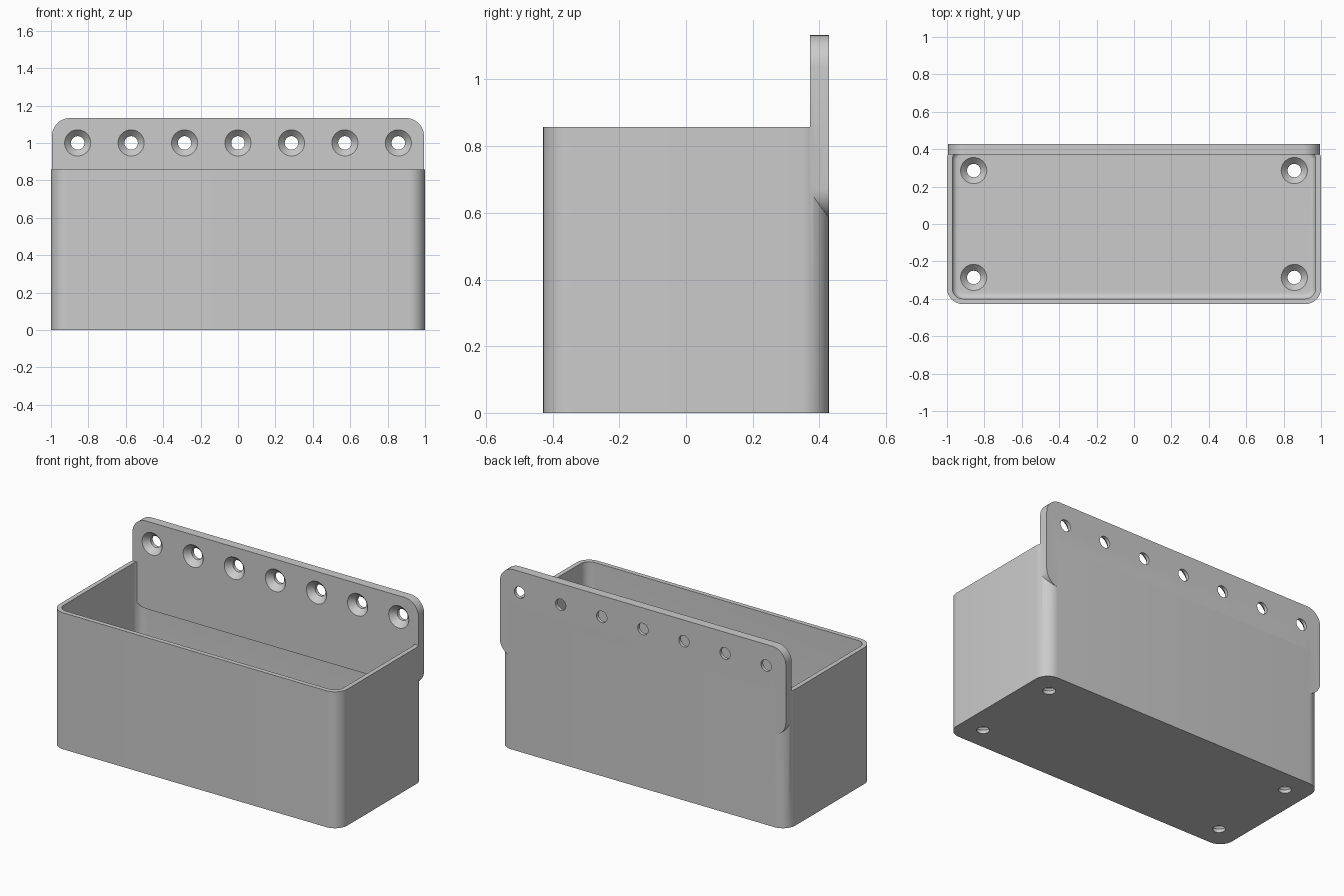
import bpy, bmesh, math
from mathutils import Matrix, Vector

if "Cube" in bpy.data.objects:
    bpy.data.objects.remove(bpy.data.objects["Cube"])

U = 2 / 7              # module: the box is 7 x 3 x 3 modules
WALL, FLOOR, PLATE = 0.0286, 0.057, 0.057
HALF_X, HALF_Y, HEIGHT = 3.5 * U, 1.5 * U, 3 * U
RADIUS = 0.086

grey = bpy.data.materials.new("plain grey")
grey.use_nodes = True
colour = (0.6, 0.6, 0.6, 1)
grey.diffuse_color = colour
grey.node_tree.nodes["Principled BSDF"].inputs["Base Color"].default_value = colour


def rounded_rect(hx, hy, r, z, steps=10):
    """Ring of points around a rounded rectangle at height z."""
    ring = []
    for q, (sx, sy) in enumerate([(1, 1), (-1, 1), (-1, -1), (1, -1)]):
        for i in range(steps + 1):
            a = math.pi / 2 * (q + i / steps)
            ring.append(Vector((sx * (hx - r) + r * math.cos(a),
                                sy * (hy - r) + r * math.sin(a), z)))
    return ring


def circle(r, z, sides=40):
    return [Vector((r * math.cos(a), r * math.sin(a), z))
            for a in (math.tau * i / sides for i in range(sides))]


def loft(name, rings, matrix=Matrix()):
    """Closed solid skinned through rings of equal length."""
    bm = bmesh.new()
    loops = [[bm.verts.new(p) for p in ring] for ring in rings]
    for low, high in zip(loops, loops[1:]):
        for i in range(len(low)):
            j = (i + 1) % len(low)
            bm.faces.new((low[i], low[j], high[j], high[i]))
    bm.faces.new(loops[0][::-1])
    bm.faces.new(loops[-1])
    bmesh.ops.transform(bm, matrix=matrix, verts=bm.verts)
    bmesh.ops.recalc_face_normals(bm, faces=bm.faces)
    mesh = bpy.data.meshes.new(name)
    bm.to_mesh(mesh)
    bm.free()
    mesh.materials.append(grey)
    obj = bpy.data.objects.new(name, mesh)
    bpy.context.collection.objects.link(obj)
    return obj


def combine(target, tool, operation):
    """Apply a boolean and remove the tool."""
    bpy.context.view_layer.objects.active = target
    mod = target.modifiers.new(operation, "BOOLEAN")
    mod.operation, mod.object, mod.solver = operation, tool, "EXACT"
    bpy.ops.object.modifier_apply(modifier=mod.name)
    bpy.data.objects.remove(tool)


def drill(target, x, y, z, depth, tilt=0):
    """Countersunk screw hole, local z pointing out of the wide end."""
    wide, narrow, lip = 0.07, 0.036, 0.02
    rings = [circle(narrow, -depth - lip), circle(narrow, -0.036),
             circle(wide, 0), circle(wide, lip)]
    matrix = Matrix.Translation((x, y, z)) @ Matrix.Rotation(tilt, 4, "X")
    cutter = loft("hole_cutter", rings, matrix)
    cutter.hide_render = True
    combine(target, cutter, "DIFFERENCE")


# Open box with a filleted cavity floor
bin_body = loft("storage_bin", [rounded_rect(HALF_X, HALF_Y, RADIUS, z) for z in (0, HEIGHT)])
fillet = 0.03
rings = []
for i in range(7):
    a = math.pi / 2 * i / 6
    inset = WALL + fillet * (1 - math.sin(a))
    rings.append(rounded_rect(HALF_X - inset, HALF_Y - inset, RADIUS - inset,
                              FLOOR + fillet * (1 - math.cos(a))))
rings.append(rounded_rect(HALF_X - WALL, HALF_Y - WALL, RADIUS - WALL, HEIGHT + 0.1))
combine(bin_body, loft("cavity_cutter", rings), "DIFFERENCE")

# Floor screw holes
for sx in (-1, 1):
    for sy in (-1, 1):
        drill(bin_body, sx * 3 * U, sy * U, FLOOR, FLOOR)

# Mounting plate with rounded corners, standing against the back
bottom, top = 2 * U + 0.01, 4 * U - 0.01
front_y = HALF_Y - PLATE
stand = Matrix.Translation((0, HALF_Y, (bottom + top) / 2)) @ Matrix.Rotation(math.pi / 2, 4, "X")
plate = loft("mounting_plate",
             [rounded_rect(HALF_X - 0.006, (top - bottom) / 2, 0.095, d) for d in (0, PLATE)],
             stand)

# Row of plate screw holes, countersunk from the front
for i in range(-3, 4):
    drill(plate, i * U, front_y, 3.5 * U, PLATE, math.pi / 2)
combine(bin_body, plate, "UNION")

bpy.ops.object.select_all(action="DESELECT")
bin_body.select_set(True)
bpy.context.view_layer.objects.active = bin_body
bpy.ops.object.shade_smooth_by_angle(angle=math.radians(30))
